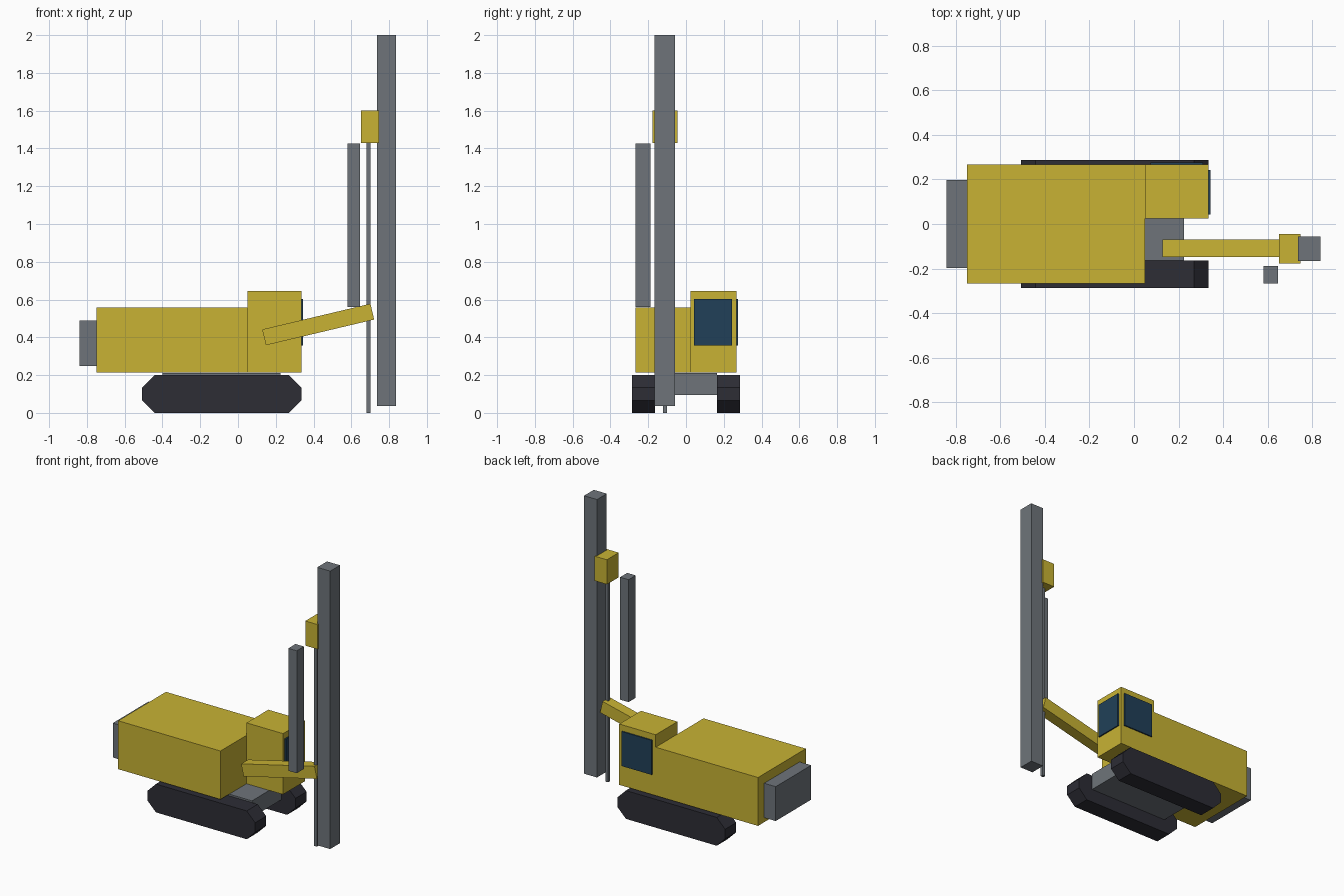
import bpy
import bmesh
from math import atan2, hypot
from mathutils import Matrix, Vector

cube = bpy.data.objects.get("Cube")
if cube:
    bpy.data.objects.remove(cube, do_unlink=True)


def material(name, rgb):
    mat = bpy.data.materials.new(name)
    mat.use_nodes = True
    color = (*rgb, 1)
    mat.diffuse_color = color
    mat.node_tree.nodes["Principled BSDF"].inputs["Base Color"].default_value = color
    return mat


yellow = material("machine yellow", (0.58, 0.45, 0.034))
steel = material("steel grey", (0.156, 0.175, 0.195))
rubber = material("track black", (0.026, 0.026, 0.036))
glass = material("window blue", (0.015, 0.051, 0.098))


def finish(name, bm, mat):
    bmesh.ops.recalc_face_normals(bm, faces=bm.faces[:])
    mesh = bpy.data.meshes.new(name)
    bm.to_mesh(mesh)
    bm.free()
    mesh.materials.append(mat)
    obj = bpy.data.objects.new(name, mesh)
    bpy.context.collection.objects.link(obj)
    return obj


def box(name, xs, ys, zs, mat):
    """Box given by its extent along each axis."""
    bm = bmesh.new()
    size = [b - a for a, b in (xs, ys, zs)]
    centre = Vector([(a + b) / 2 for a, b in (xs, ys, zs)])
    bmesh.ops.create_cube(bm, size=1, matrix=Matrix.Translation(centre) @ Matrix.Diagonal((*size, 1)))
    return finish(name, bm, mat)


def extrude_profile(name, points, y0, y1, mat):
    """Side profile in x and z, extruded across y."""
    bm = bmesh.new()
    face = bm.faces.new([bm.verts.new((x, y0, z)) for x, z in points])
    new = bmesh.ops.extrude_face_region(bm, geom=[face])["geom"]
    verts = [v for v in new if isinstance(v, bmesh.types.BMVert)]
    bmesh.ops.translate(bm, verts=verts, vec=(0, y1 - y0, 0))
    return finish(name, bm, mat)


# Crawler tracks with chamfered ends
back, front, height, cut = -0.507, 0.335, 0.2, 0.066
track = [(back + cut, 0), (front - cut, 0), (front, cut), (front, height - cut),
         (front - cut, height), (back + cut, height), (back, height - cut), (back, cut)]
for side, sign in (("left", 1), ("right", -1)):
    extrude_profile(side + "_track", track, sign * 0.164, sign * 0.287, rubber)
box("undercarriage", (-0.4, 0.224), (-0.164, 0.164), (0.095, 0.212), steel)

# Upper body, counterweight and cab
box("engine_housing", (-0.75, 0.05), (-0.267, 0.267), (0.215, 0.557), yellow)
box("counterweight", (-0.84, -0.75), (-0.198, 0.198), (0.247, 0.49), steel)
box("cab", (0.05, 0.335), (0.024, 0.267), (0.215, 0.645), yellow)
box("cab_front_window", (0.335, 0.344), (0.043, 0.243), (0.358, 0.602), glass)
box("cab_side_window", (0.075, 0.31), (0.267, 0.276), (0.358, 0.602), glass)

# Boom reaching up to the mast
start, end = Vector((0.138, 0.4)), Vector((0.711, 0.536))
along = (end - start).normalized()
across = Vector((-along.y, along.x)) * 0.043
extrude_profile("boom", [start - across, end - across, end + across, start + across],
                -0.148, -0.07, yellow)

# Mast with drill drive, rod and rod magazine
box("mast", (0.736, 0.837), (-0.166, -0.057), (0.036, 2.0), steel)
box("drill_drive", (0.65, 0.746), (-0.177, -0.045), (1.428, 1.602), yellow)
box("drill_rod", (0.68, 0.702), (-0.122, -0.101), (0, 1.43), steel)
box("rod_magazine", (0.581, 0.647), (-0.268, -0.188), (0.56, 1.425), steel)
